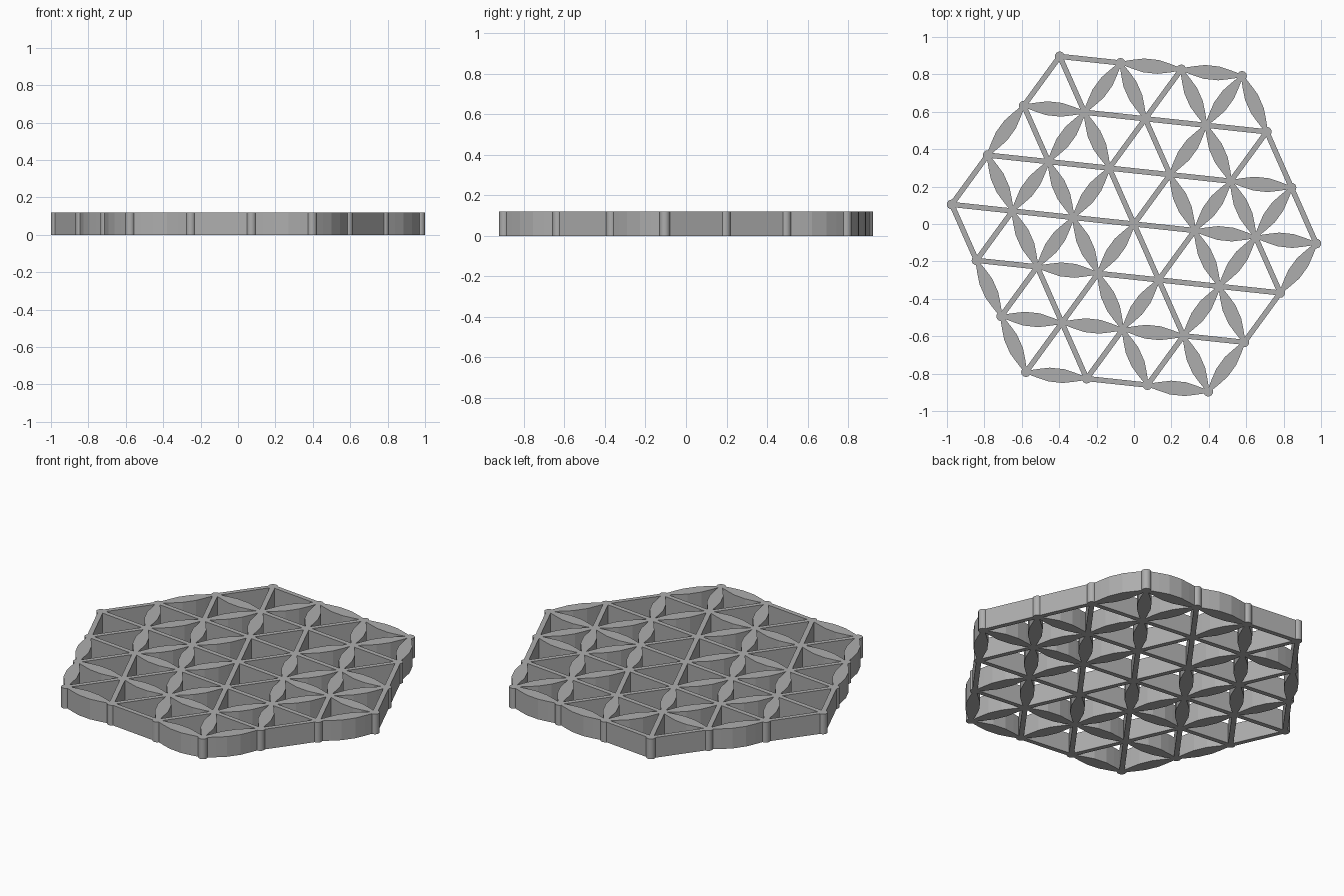
import bpy, bmesh
from mathutils import Vector

HEIGHT, NODE_R, BAR = 0.12, 0.026, 0.014
A = Vector((0.3248, -0.0348))      # lattice steps
B = Vector((0.1925, 0.2639))
RING = 3

old = bpy.data.objects.get("Cube")
if old:
    bpy.data.objects.remove(old)

grey = bpy.data.materials.new("plain grey")
grey.use_nodes = True
colour = (0.42, 0.42, 0.42, 1)
grey.diffuse_color = colour
grey.node_tree.nodes["Principled BSDF"].inputs["Base Color"].default_value = colour


def row(r):
    """Column numbers of the lattice points in row r."""
    return range(max(-RING, -RING - r), min(RING, RING - r) + 1)


def spot(q, r):
    return A * q + B * r


def prism(bm, outline):
    """Closed upright prism over a counter-clockwise outline."""
    low = [bm.verts.new((p.x, p.y, 0)) for p in outline]
    high = [bm.verts.new((p.x, p.y, HEIGHT)) for p in outline]
    bm.faces.new(low[::-1])
    bm.faces.new(high)
    for i in range(len(low)):
        j = (i + 1) % len(low)
        bm.faces.new((low[i], low[j], high[j], high[i]))


def strut(bm, start, end, profile):
    """Strut whose half width follows (fraction, half width) stations."""
    along = end - start
    side = Vector((-along.y, along.x)).normalized()
    right = [start + along * t - side * w for t, w in profile]
    left = [start + along * t + side * w for t, w in profile]
    prism(bm, right + left[::-1])


def finish(bm, name):
    mesh = bpy.data.meshes.new(name)
    bm.to_mesh(mesh)
    bm.free()
    mesh.materials.append(grey)
    obj = bpy.data.objects.new(name, mesh)
    bpy.context.collection.objects.link(obj)
    return obj


# Strut types per row, from the back row forward: W = leaf, t = straight bar
ACROSS = ["tWW", "Wttt", "ttttW", "ttttWW", "tWttt", "WWWt", "WtW"]
RISING = ["tWtW", "WWtWt", "tWWtWW", "tWWtWW", "ttWWt", "tttW"]
LEANING = ["tWWW", "tWtWt", "WWtWWt", "tWWtWt", "WtWtW", "WtWW"]

straight = [(0, BAR), (1, BAR)]
leaf = [(0, 0.007), (0.2, 0.024), (0.38, 0.037), (0.62, 0.037), (0.8, 0.024), (1, 0.007)]

bars, leaves = bmesh.new(), bmesh.new()


def place(kind, start, end):
    if kind == "W":
        strut(leaves, start, end, leaf)
    else:
        strut(bars, start, end, straight)


for i, kinds in enumerate(ACROSS):
    r = RING - i
    for q, kind in zip(row(r), kinds):
        place(kind, spot(q, r), spot(q + 1, r))

for i in range(2 * RING):
    r = RING - 1 - i
    up = row(r + 1)
    rising = [q for q in row(r) if q in up]
    leaning = [q for q in row(r) if q - 1 in up]
    for q, kind in zip(rising, RISING[i]):
        place(kind, spot(q, r), spot(q, r + 1))
    for q, kind in zip(leaning, LEANING[i]):
        place(kind, spot(q, r), spot(q - 1, r + 1))

finish(bars, "straight_bars")
finish(leaves, "leaf_struts")

# Round posts at every crossing
posts = bmesh.new()
for r in range(-RING, RING + 1):
    for q in row(r):
        made = bmesh.ops.create_cone(posts, cap_ends=True, segments=16, radius1=NODE_R,
                                     radius2=NODE_R, depth=HEIGHT)
        p = spot(q, r)
        bmesh.ops.translate(posts, verts=made["verts"], vec=(p.x, p.y, HEIGHT / 2))
post_obj = finish(posts, "round_posts")
bpy.context.view_layer.objects.active = post_obj
post_obj.select_set(True)
bpy.ops.object.shade_smooth_by_angle()
